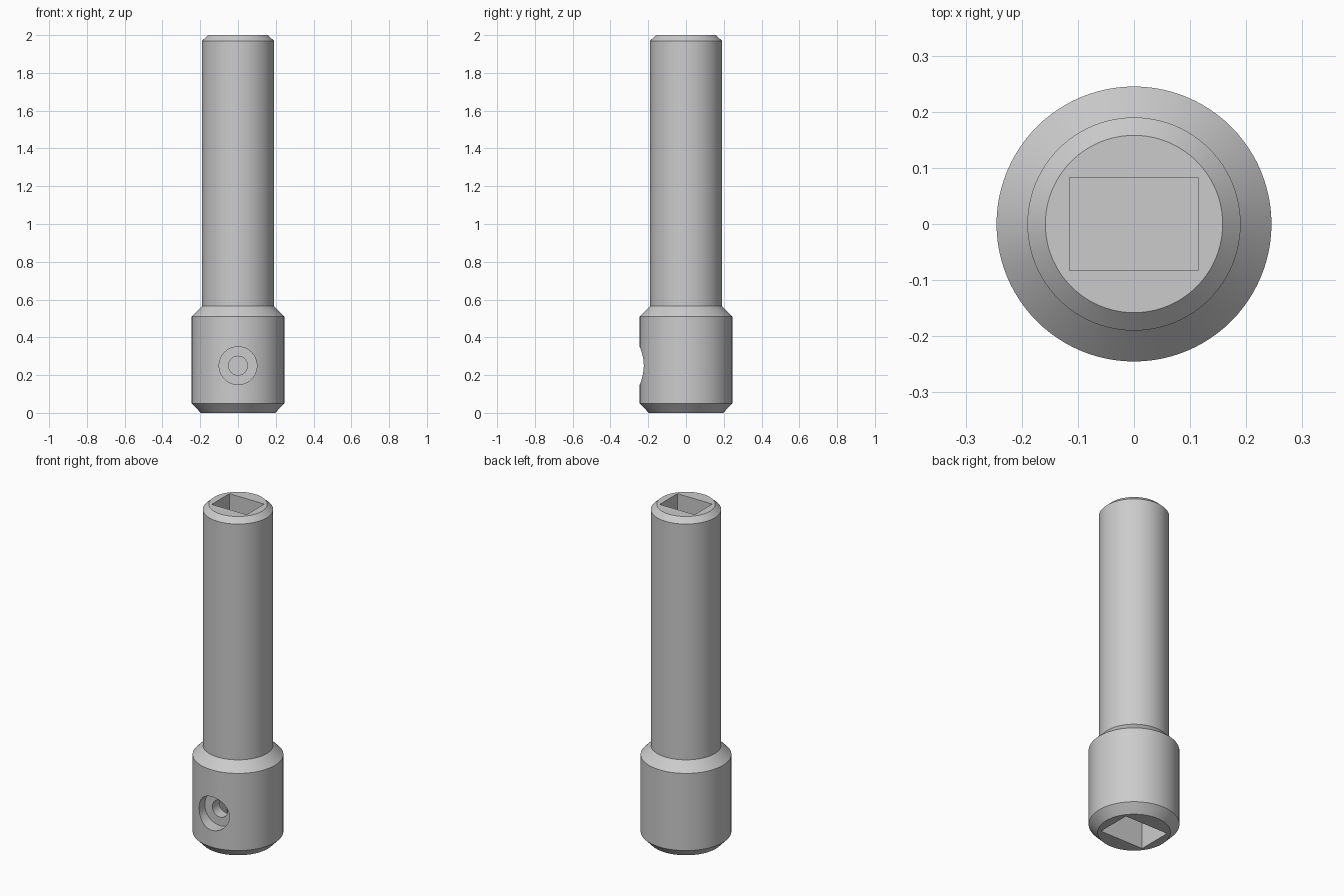
import bpy, bmesh, math
from mathutils import Matrix, Vector

if "Cube" in bpy.data.objects:
    bpy.data.objects.remove(bpy.data.objects["Cube"])

SEGMENTS = 96

steel = bpy.data.materials.new("satin_grey_steel")
steel.diffuse_color = (0.6, 0.6, 0.6, 1)
steel.use_nodes = True
steel.node_tree.nodes["Principled BSDF"].inputs["Base Color"].default_value = steel.diffuse_color


def make_object(name, bm):
    bmesh.ops.recalc_face_normals(bm, faces=bm.faces)
    mesh = bpy.data.meshes.new(name)
    bm.to_mesh(mesh)
    bm.free()
    mesh.materials.append(steel)
    obj = bpy.data.objects.new(name, mesh)
    bpy.context.collection.objects.link(obj)
    return obj


def lathe(name, profile):
    """Solid of revolution from (radius, height) pairs, capped at both ends."""
    bm = bmesh.new()
    rings = []
    for r, z in profile:
        angles = [2 * math.pi * i / SEGMENTS for i in range(SEGMENTS)]
        rings.append([bm.verts.new((r * math.cos(a), r * math.sin(a), z)) for a in angles])
    for low, high in zip(rings, rings[1:]):
        for i in range(SEGMENTS):
            j = (i + 1) % SEGMENTS
            bm.faces.new((low[i], low[j], high[j], high[i]))
    bm.faces.new(rings[0])
    bm.faces.new(rings[-1])
    return make_object(name, bm)


def box_cutter(name, width, depth, z0, z1):
    bm = bmesh.new()
    bmesh.ops.create_cube(bm, size=1)
    bmesh.ops.scale(bm, vec=(width, depth, z1 - z0), verts=bm.verts)
    bmesh.ops.translate(bm, vec=(0, 0, (z0 + z1) / 2), verts=bm.verts)
    return make_object(name, bm)


def bore_cutter(name, radius, y0, y1, z):
    bm = bmesh.new()
    place = Matrix.Translation(Vector((0, (y0 + y1) / 2, z))) @ Matrix.Rotation(math.pi / 2, 4, 'X')
    bmesh.ops.create_cone(bm, cap_ends=True, segments=64, radius1=radius,
                          radius2=radius, depth=y1 - y0, matrix=place)
    return make_object(name, bm)


# Shaft with chamfered ends and a wider collar at the foot
shaft = lathe("socket_shaft", [(0.197, 0), (0.245, 0.05), (0.245, 0.51),
                               (0.19, 0.565), (0.19, 1.97), (0.158, 2.0)])

# Rectangular sockets in both ends, and a counterbored screw hole in front
cutters = [
    box_cutter("top_socket_cutter", 0.23, 0.166, 1.5, 2.1),
    box_cutter("bottom_socket_cutter", 0.29, 0.21, -0.1, 0.5),
    bore_cutter("counterbore_cutter", 0.1, -0.4, -0.17, 0.25),
    bore_cutter("screw_hole_cutter", 0.05, -0.3, -0.05, 0.25),
]
bpy.context.view_layer.objects.active = shaft
shaft.select_set(True)
for cutter in cutters:
    cut = shaft.modifiers.new(cutter.name, 'BOOLEAN')
    cut.operation = 'DIFFERENCE'
    cut.solver = 'EXACT'
    cut.object = cutter
    bpy.ops.object.modifier_apply(modifier=cut.name)
    bpy.data.objects.remove(cutter)

# Smooth round walls, crisp chamfers and socket edges
bpy.ops.object.shade_smooth_by_angle(angle=math.radians(25))
